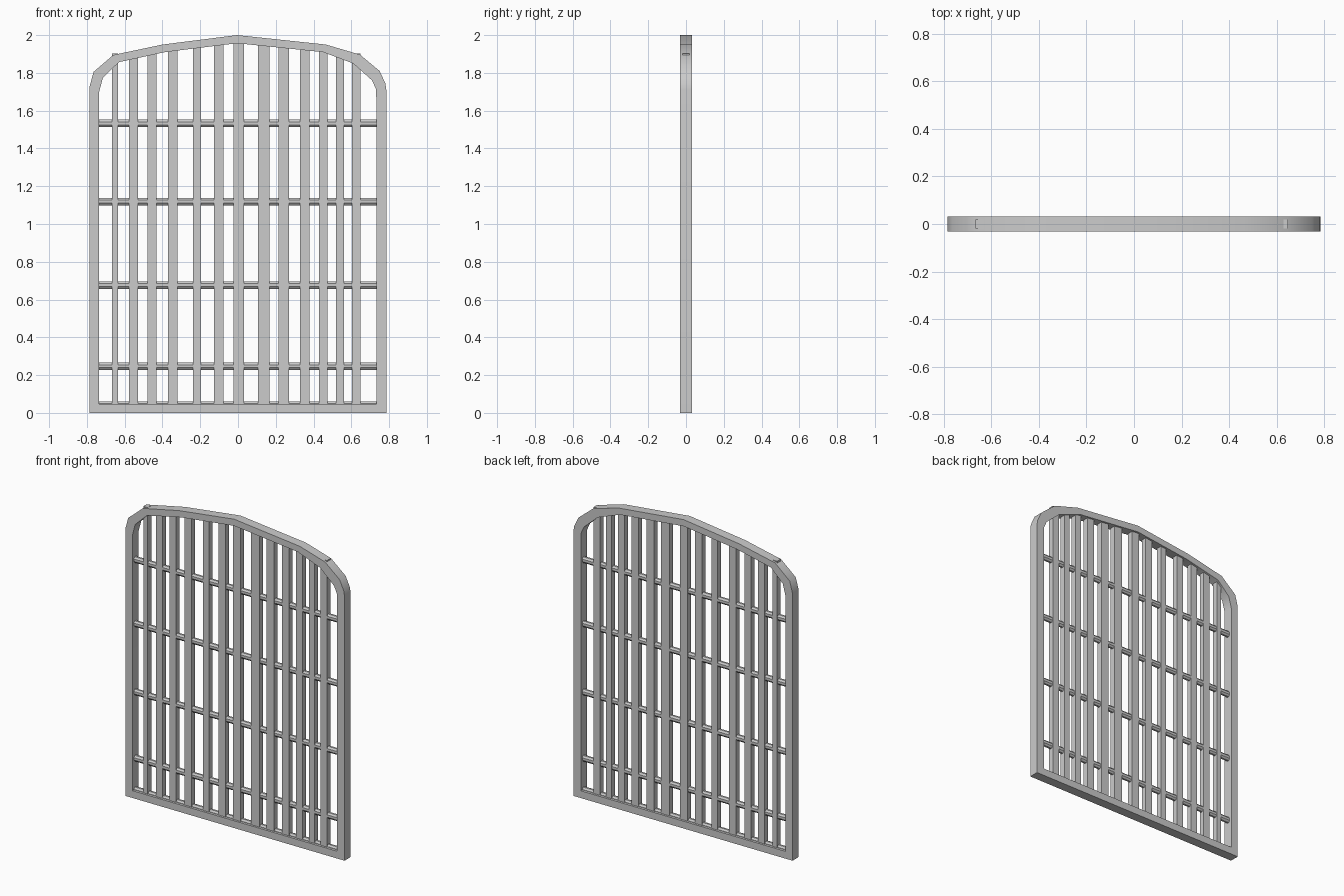
import bpy, bmesh, math

if "Cube" in bpy.data.objects:
    bpy.data.objects.remove(bpy.data.objects["Cube"])

DEPTH = 0.0625

# Arched outline, matching outer and inner points
outer = [(-.785, 0), (-.785, 1.73), (-.765, 1.805), (-.66, 1.895), (-.40, 1.95), (-.005, 2.0),
         (.465, 1.95), (.645, 1.897), (.75, 1.81), (.78, 1.745), (.785, 1.71), (.785, 0)]
inner = [(-.735, .047), (-.735, 1.70), (-.715, 1.775), (-.63, 1.857), (-.387, 1.91), (-.005, 1.957),
         (.45, 1.91), (.61, 1.85), (.71, 1.76), (.73, 1.715), (.732, 1.67), (.732, .047)]


def finish(bm, name):
    bmesh.ops.recalc_face_normals(bm, faces=bm.faces)
    mesh = bpy.data.meshes.new(name)
    bm.to_mesh(mesh)
    bm.free()
    obj = bpy.data.objects.new(name, mesh)
    bpy.context.collection.objects.link(obj)
    return obj


def prism(name, profile, place, start, end):
    # sweep a closed profile from start to end; place maps (u, v, t) to a point
    bm = bmesh.new()
    a, b = [[bm.verts.new(place(u, v, t)) for u, v in profile] for t in (start, end)]
    n = len(profile)
    for i in range(n):
        j = (i + 1) % n
        bm.faces.new((a[i], a[j], b[j], b[i]))
    bm.faces.new(a)
    bm.faces.new(b)
    return finish(bm, name)


def arch_height(x):
    # middle of the top rail at a given x
    mid = [((a + c) / 2, (b + d) / 2) for (a, b), (c, d) in zip(outer, inner)][1:-1]
    for (x0, z0), (x1, z1) in zip(mid, mid[1:]):
        if x0 <= x <= x1:
            return z0 + (z1 - z0) * (x - x0) / (x1 - x0)
    return 1.7


# Frame: closed ring between the two outlines
bm = bmesh.new()
fo, fi, bo, bi = [[bm.verts.new((x, y, z)) for x, z in loop]
                  for y in (-DEPTH / 2, DEPTH / 2) for loop in (outer, inner)]
n = len(outer)
for i in range(n):
    j = (i + 1) % n
    for a, b in ((fo, fi), (bo, bi), (fo, bo), (fi, bi)):
        bm.faces.new((a[i], a[j], b[j], b[i]))
frame = finish(bm, "gate_frame")
bpy.context.view_layer.objects.active = frame
frame.select_set(True)
bpy.ops.object.shade_smooth_by_angle(angle=math.radians(35))

# Upright bars: position and width
uprights = [(-.65, .032), (-.553, .046), (-.455, .046), (-.345, .05), (-.216, .042), (-.101, .05),
            (.003, .055), (.137, .06), (.243, .056), (.354, .05), (.452, .045), (.54, .04), (.626, .046)]
for k, (x, w) in enumerate(uprights):
    # the two end bars poke through the frame
    top = 1.902 if k in (0, len(uprights) - 1) else arch_height(x)
    h, d = w / 2, .018
    prism(f"upright_bar_{k + 1}", [(-h, -d), (h, -d), (h, d), (-h, d)],
          lambda u, v, t: (x + u, v, t), .02, top)

# Octagonal cross rods
octagon = [(.0165 * math.cos(a), .0205 * math.sin(a))
           for a in (math.pi / 8 + i * math.pi / 4 for i in range(8))]
for k, z in enumerate((.042, .247, .676, 1.118, 1.533)):
    prism(f"cross_rod_{k + 1}", octagon, lambda u, v, t: (t, u, z + v), -.75, .75)
